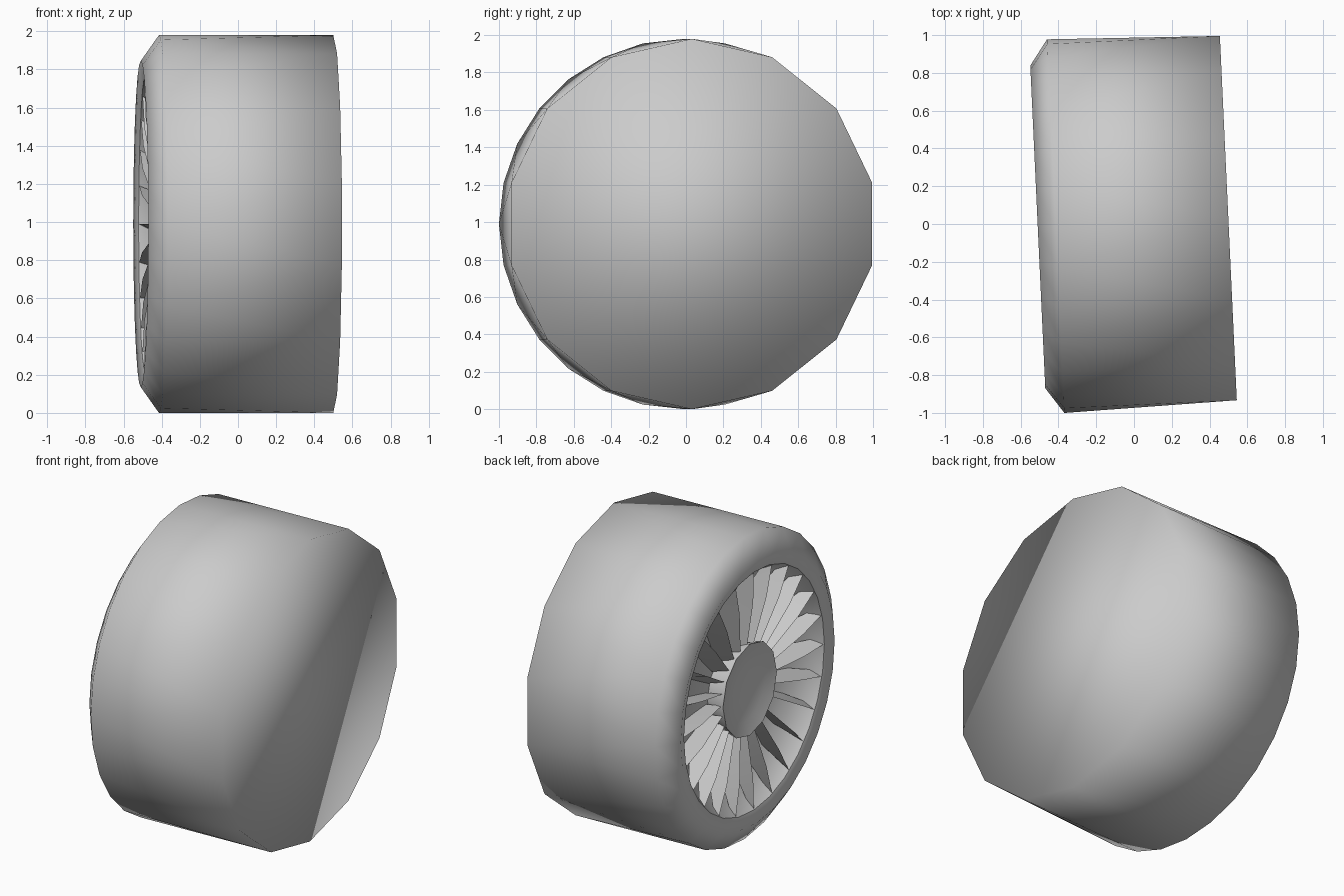
import bpy, bmesh, math
from mathutils import Matrix

if "Cube" in bpy.data.objects:
    bpy.data.objects.remove(bpy.data.objects["Cube"])

R = 0.99
# whole wheel is turned slightly about z; its axle runs along local x
PLACE = Matrix.Translation((0, 0.008, R)) @ Matrix.Rotation(math.radians(2.66), 4, 'Z')

grey = bpy.data.materials.new("plain_grey")
grey.diffuse_color = (0.6, 0.6, 0.6, 1)
grey.use_nodes = True
grey.node_tree.nodes["Principled BSDF"].inputs["Base Color"].default_value = grey.diffuse_color


def ring(bm, x, r, n):
    out = []
    for i in range(n):
        a = 2 * math.pi * i / n
        out.append(bm.verts.new((x, r * math.sin(a), r * math.cos(a))))
    return out


def bridge(bm, a, b):
    n = len(a)
    for i in range(n):
        j = (i + 1) % n
        bm.faces.new((a[i], a[j], b[j], b[i]))


def finish(bm, name, smooth_angle=None):
    me = bpy.data.meshes.new(name)
    bm.to_mesh(me)
    bm.free()
    me.transform(PLACE)
    me.materials.append(grey)
    ob = bpy.data.objects.new(name, me)
    bpy.context.collection.objects.link(ob)
    if smooth_angle is not None:
        bpy.ops.object.select_all(action='DESELECT')
        ob.select_set(True)
        bpy.context.view_layer.objects.active = ob
        bpy.ops.object.shade_smooth_by_angle(angle=math.radians(smooth_angle))
    return ob


# tyre: 14-sided closed end opening out to 28 sides on the rim side
bm = bmesh.new()
back = ring(bm, 0.50, R, 14)
bm.faces.new(back[::-1])
tread = ring(bm, -0.415, R, 28)
for i in range(14):
    a, b = back[i], back[(i + 1) % 14]
    c, d, e = tread[2 * i], tread[2 * i + 1], tread[(2 * i + 2) % 28]
    bm.faces.new((a, d, c))
    bm.faces.new((a, b, d))
    bm.faces.new((b, e, d))
shoulder = ring(bm, -0.51, 0.855, 28)
lip = ring(bm, -0.485, 0.78, 28)
bridge(bm, tread, shoulder)
bridge(bm, shoulder, lip)
finish(bm, "tyre", 180)

# dish behind the blades
bm = bmesh.new()
rings = [ring(bm, x, r, 28) for x, r in
         ((-0.485, 0.78), (-0.36, 0.69), (-0.32, 0.27))]
for a, b in zip(rings, rings[1:]):
    bridge(bm, a, b)
bm.faces.new(rings[-1])
finish(bm, "rim_dish", 60)

# hub with hollow face
bm = bmesh.new()
rings = [ring(bm, x, r, 12) for x, r in
         ((-0.32, 0.26), (-0.455, 0.30), (-0.425, 0.22), (-0.405, 0.10))]
for a, b in zip(rings, rings[1:]):
    bridge(bm, a, b)
bm.faces.new(rings[-1])
finish(bm, "hub", 50)

# radial blades: wedge section, pointed at the outer end
bm = bmesh.new()
front = ((-0.435, 0.28), (-0.478, 0.58), (-0.483, 0.772))
rear = ((-0.325, 0.28), (-0.345, 0.58), (-0.42, 0.735))
COUNT = 24
for k in range(COUNT):
    turn = Matrix.Rotation(2 * math.pi * k / COUNT, 4, 'X')
    rows = []
    for (fx, fr), (bx, br), w in zip(front, rear, (0.008, 0.018, 0.008)):
        rows.append([bm.verts.new(turn @ Matrix.Translation((x, t, r)).translation)
                     for x, t, r in ((fx, 0, fr), (bx, 0.025 + w, br), (bx, 0.025 - w, br))])
    for a, b in zip(rows, rows[1:]):
        bridge(bm, a, b)
    bm.faces.new(rows[0][::-1])
    bm.faces.new(rows[-1])
bmesh.ops.recalc_face_normals(bm, faces=bm.faces[:])
finish(bm, "rim_blades", 35)
